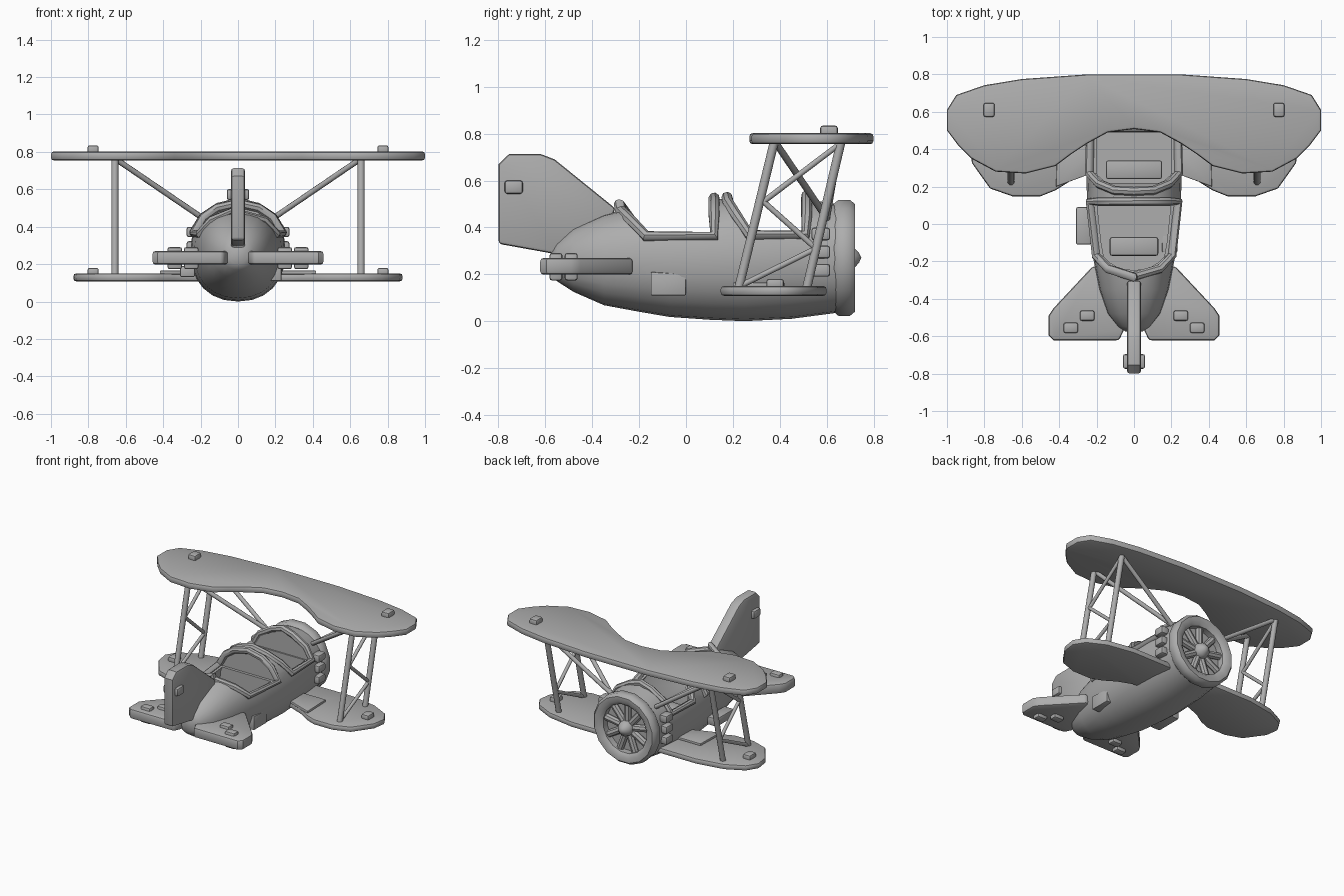
import bpy, bmesh, math
from mathutils import Vector

if "Cube" in bpy.data.objects:
    bpy.data.objects.remove(bpy.data.objects["Cube"])

GREY = (0.42, 0.42, 0.42, 1)
mat = bpy.data.materials.new("plain_grey")
mat.use_nodes = True
mat.diffuse_color = GREY
mat.node_tree.nodes["Principled BSDF"].inputs["Base Color"].default_value = GREY


# --- helpers ---
def add(name, bm):
    bmesh.ops.recalc_face_normals(bm, faces=bm.faces)
    me = bpy.data.meshes.new(name)
    bm.to_mesh(me)
    bm.free()
    me.materials.append(mat)
    ob = bpy.data.objects.new(name, me)
    bpy.context.collection.objects.link(ob)
    return ob


def finish(ob, mirror=False, bevel=0, cutters=()):
    """Bake the modifiers, then smooth all but sharp edges."""
    for c in cutters:
        m = ob.modifiers.new("cut", "BOOLEAN")
        m.operation, m.object, m.solver = "DIFFERENCE", c, "EXACT"
    if bevel:
        m = ob.modifiers.new("bevel", "BEVEL")
        m.width, m.segments, m.limit_method = bevel, 2, "ANGLE"
        m.angle_limit = math.radians(50)
    if mirror:
        ob.modifiers.new("mirror", "MIRROR")
    dg = bpy.context.evaluated_depsgraph_get()
    ob.data = bpy.data.meshes.new_from_object(ob.evaluated_get(dg))
    ob.modifiers.clear()
    for c in cutters:
        bpy.data.objects.remove(c)
    bpy.ops.object.select_all(action="DESELECT")
    ob.select_set(True)
    bpy.context.view_layer.objects.active = ob
    bpy.ops.object.shade_smooth_by_angle(angle=math.radians(40))
    return ob


def prism(name, outline, axis, lo, hi):
    """Extrude a 2D outline along the x or z axis."""
    bm = bmesh.new()
    place = (lambda a, b, c: (c, a, b)) if axis == "x" else (lambda a, b, c: (a, b, c))
    face = bm.faces.new([bm.verts.new(place(a, b, lo)) for a, b in outline])
    new = bmesh.ops.extrude_face_region(bm, geom=[face])["geom"]
    step = Vector(place(0, 0, hi - lo))
    bmesh.ops.translate(bm, verts=[v for v in new if isinstance(v, bmesh.types.BMVert)], vec=step)
    return add(name, bm)


def boxes(name, items, mirror=True, bevel=0.012):
    """Rounded blocks, each given as a centre and a size."""
    bm = bmesh.new()
    for centre, size in items:
        vs = bmesh.ops.create_cube(bm, size=1)["verts"]
        bmesh.ops.scale(bm, verts=vs, vec=size)
        bmesh.ops.translate(bm, verts=vs, vec=centre)
    return finish(add(name, bm), mirror, bevel)


def rods(name, pairs, radius, mirror=True, sides=12):
    bm = bmesh.new()
    for a, b in pairs:
        a, b = Vector(a), Vector(b)
        rot = (b - a).to_track_quat("Z", "Y").to_matrix().to_4x4()
        rot.translation = (a + b) / 2
        bmesh.ops.create_cone(bm, cap_ends=True, segments=sides, radius1=radius,
                              radius2=radius, depth=(b - a).length, matrix=rot)
    return finish(add(name, bm), mirror)


def lathe(name, profile, cz, sides):
    """Spin (radius, y) points around the nose axis."""
    bm = bmesh.new()
    rings = []
    for r, y in profile:
        rings.append([bm.verts.new((r * math.cos(t), y, cz + r * math.sin(t)))
                      for t in (math.tau * (i + .5) / sides for i in range(sides))])
    for a, b in zip(rings, rings[1:]):
        for i in range(sides):
            j = (i + 1) % sides
            bm.faces.new((a[i], a[j], b[j], b[i]))
    bmesh.ops.remove_doubles(bm, verts=bm.verts, dist=1e-4)
    return finish(add(name, bm))


# --- fuselage: stations of y, half width, bottom, top ---
STATIONS = [(-.575, .045, .20, .30), (-.55, .085, .17, .335), (-.48, .14, .125, .395),
            (-.35, .185, .068, .455), (-.2, .215, .04, .49), (-.07, .235, .018, .505),
            (.1, .25, .006, .52), (.25, .255, .0, .525), (.45, .253, .01, .53),
            (.64, .235, .035, .5)]
POWER = 2.2


def station(y):
    for a, b in zip(STATIONS, STATIONS[1:]):
        if y <= b[0]:
            t = (y - a[0]) / (b[0] - a[0])
            return [p + (q - p) * t for p, q in zip(a, b)][1:]
    return STATIONS[-1][1:]


def half_width(y, z):
    w, lo, hi = station(y)
    k = min(1, abs(2 * z - lo - hi) / (hi - lo))
    return w * (1 - k ** POWER) ** (1 / POWER)


def loft(name, ys, inset=0, floor=0, sides=24):
    bm = bmesh.new()
    rings = []
    for y in ys:
        w, lo, hi = station(y)
        ring = []
        for i in range(sides):
            c, s = math.cos(math.tau * i / sides), math.sin(math.tau * i / sides)
            x = math.copysign(abs(c) ** (2 / POWER), c) * (w - inset)
            z = (lo + hi) / 2 + math.copysign(abs(s) ** (2 / POWER), s) * ((hi - lo) / 2 - inset)
            ring.append(bm.verts.new((x, y, max(z, floor + .0002 * i * (floor > 0)))))
        rings.append(ring)
    for a, b in zip(rings, rings[1:]):
        for i in range(sides):
            j = (i + 1) % sides
            bm.faces.new((a[i], a[j], b[j], b[i]))
    bm.faces.new(rings[0])
    bm.faces.new(rings[-1])
    return add(name, bm)


body = loft("fuselage", [s[0] for s in STATIONS])
sides_cut = [prism("rear_opening", [(-.4, .61), (-.17, .36), (.12, .36), (.12, .61)], "x", -.4, .4),
             prism("front_opening", [(.12, .61), (.27, .365), (.5, .365), (.5, .61)], "x", -.4, .4)]
wells = [loft("rear_well", [-.26, -.1, .1], .035, .2), loft("front_well", [.22, .35, .49], .035, .2)]
finish(body, cutters=sides_cut + wells)


# --- padded cockpit rims following the cut edge ---
def rim(name, path):
    half = [(half_width(y, z), y, z) for y, z in path]
    pts = half + [(-x, y, z) for x, y, z in reversed(half) if x > .02]
    cu = bpy.data.curves.new(name, "CURVE")
    cu.dimensions, cu.bevel_depth, cu.bevel_resolution = "3D", .024, 2
    sp = cu.splines.new("POLY")
    sp.points.add(len(pts) - 1)
    for p, co in zip(sp.points, pts):
        p.co = (*co, 1)
    sp.use_cyclic_u = True
    tmp = bpy.data.objects.new(name + "_path", cu)
    bpy.context.collection.objects.link(tmp)
    me = bpy.data.meshes.new_from_object(tmp.evaluated_get(bpy.context.evaluated_depsgraph_get()))
    bpy.data.objects.remove(tmp)
    bm = bmesh.new()
    bm.from_mesh(me)
    finish(add(name, bm))


rim("rear_cockpit_rim", [(-.284, .5), (-.28, .475), (-.24, .435), (-.17, .362), (.12, .362),
                         (.12, .45), (.12, .5), (.12, .525)])
rim("front_cockpit_rim", [(.175, .528), (.18, .505), (.215, .45), (.27, .367), (.51, .367),
                          (.515, .45), (.515, .51), (.515, .535)])
boxes("seats", [((0, -.12, .25), (.26, .1, .12)), ((0, .29, .25), (.3, .1, .12))], mirror=False)

# --- nose cowl, engine and hub ---
CZ = .27
lathe("nose_cowl", [(.2, .63), (.235, .63), (.252, .65), (.252, .7), (.235, .72),
                    (.2, .72), (.175, .7), (.175, .64), (.2, .63)], CZ, 16)
lathe("engine_plate", [(0, .655), (.19, .655), (.19, .63), (0, .63)], CZ, 16)
lathe("nose_hub", [(0, .748), (.022, .738), (.048, .715), (.055, .69), (.055, .64)], CZ, 12)
spokes = []
for i in range(9):
    t = math.tau * i / 9 + math.pi / 2
    d = Vector((math.cos(t), 0, math.sin(t)))
    spokes.append((Vector((0, .665, CZ)) + d * .04, Vector((0, .665, CZ)) + d * .18))
rods("engine_cylinders", spokes, .025, mirror=False, sides=8)
boxes("exhaust_stubs", [((.245, .575, z), (.06, .08, .055)) for z in (.217, .295, .372)])

# --- wings ---
half = [(.25, .8), (.6, .775), (.8, .742), (.95, .69), (1, .61), (1, .5), (.94, .42), (.87, .35),
        (.74, .28), (.58, .27), (.42, .31), (.34, .37), (.25, .43), (.14, .49), (0, .508)]
upper = half + [(-x, y) for x, y in reversed(half[:-1])]
finish(prism("upper_wing", upper, "z", .755, .802), bevel=.014)
lower = [(.1, .6), (.5, .6), (.7, .565), (.83, .5), (.88, .42), (.866, .325), (.77, .19),
         (.65, .148), (.5, .148), (.42, .18), (.34, .23), (.24, .27), (.1, .28)]
finish(prism("lower_wings", lower, "z", .108, .15), mirror=True, bevel=.014)
walk = [(.2, .42), (.41, .42), (.417, .2), (.2, .28)]
finish(prism("wing_walks", walk, "z", .145, .165), mirror=True, bevel=.004)
boxes("wing_lamps", [((.775, .61, .81), (.06, .075, .05)), ((.775, .38, .158), (.06, .075, .045))])

# --- struts and bracing ---
X = .658
rods("wing_struts", [((X, .22, .12), (X, .38, .78)), ((X, .51, .12), (X, .665, .78))], .019)
zigzag = [(X, .23, .15), (X, .555, .31), (X, .33, .51), (X, .655, .755)]
rods("wing_bracing", list(zip(zigzag, zigzag[1:])), .012)
root = (.18, .6, .44)
rods("cabane_struts", [((X, .38, .765), root), ((X, .655, .765), root)], .015)

# --- tail ---
fin = [(-.8, .33), (-.8, .67), (-.755, .713), (-.62, .713), (-.56, .69), (-.3, .48),
       (-.35, .38), (-.55, .285)]
finish(prism("tail_fin", fin, "x", -.037, .037), bevel=.014)
boxes("fin_lamps", [((.035, -.735, .572), (.05, .078, .058))])
stab = [(.1, -.25), (.22, -.225), (.43, -.45), (.457, -.49), (.457, -.595), (.43, -.622),
        (.08, -.622), (.055, -.57), (.055, -.4)]
finish(prism("tailplanes", stab, "z", .198, .27), mirror=True, bevel=.015)
boxes("tailplane_lamps", [((.25, -.49, .232), (.078, .056, .118)),
                          ((.338, -.555, .232), (.078, .056, .118))])

# --- side details ---
finish(prism("side_hatch", [(-.15, .11), (-.15, .21), (0, .2), (0, .11)], "x", .15, .232), bevel=.005)
boxes("boarding_step", [((-.27, -.01, .16), (.08, .2, .06))], mirror=False, bevel=.01)
